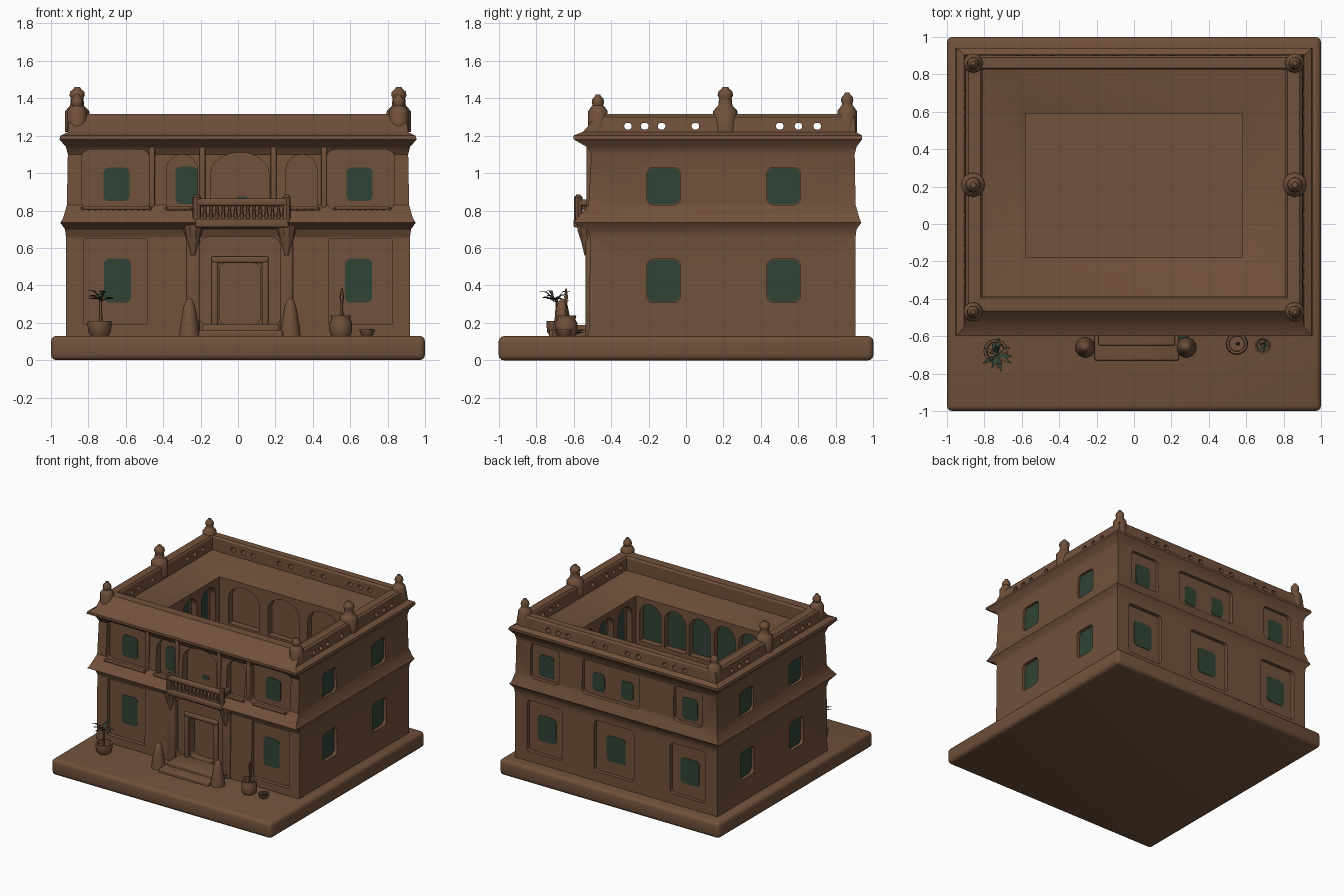
import bpy, bmesh, math, random
from mathutils import Vector, Matrix

if "Cube" in bpy.data.objects:
    bpy.data.objects.remove(bpy.data.objects["Cube"])

random.seed(4)

def material(name, rgb):
    m = bpy.data.materials.new(name)
    m.diffuse_color = (*rgb, 1)
    m.use_nodes = True
    m.node_tree.nodes["Principled BSDF"].inputs["Base Color"].default_value = m.diffuse_color
    return m

CLAY = material("clay_brown", (0.165, 0.082, 0.043))
GREEN = material("dark_green", (0.030, 0.056, 0.036))

def finish(name, bm, mat, angle=30):
    bmesh.ops.recalc_face_normals(bm, faces=bm.faces)
    me = bpy.data.meshes.new(name)
    bm.to_mesh(me)
    bm.free()
    ob = bpy.data.objects.new(name, me)
    bpy.context.collection.objects.link(ob)
    me.materials.append(mat)
    smooth(ob, angle)
    return ob

def activate(ob):
    bpy.ops.object.select_all(action='DESELECT')
    ob.select_set(True)
    bpy.context.view_layer.objects.active = ob

def smooth(ob, angle=30):
    activate(ob)
    bpy.ops.object.shade_smooth_by_angle(angle=math.radians(angle))

def outline(w, h, r, arch=False):
    """Rounded rectangle, or a round-topped arch, centred on the origin."""
    pts = []
    corners = [(1, 1, 0), (-1, 1, 90), (-1, -1, 180), (1, -1, 270)]
    for sx, sz, a0 in corners:
        rx, rz = r, r
        if arch:
            rx, rz = (w / 2 - 0.001, min(w / 2, h * 0.35)) if sz > 0 else (0, 0)
        if rx == 0:
            pts.append((sx * w / 2, sz * h / 2))
            continue
        n = 6 if arch else 4
        for i in range(n + 1):
            a = math.radians(a0 + 90 * i / n)
            pts.append((sx * (w / 2 - rx) + rx * math.cos(a), sz * (h / 2 - rz) + rz * math.sin(a)))
    return pts

def prism(bm, axis, u, z, w, h, d0, d1, r=0.0, arch=False):
    """Extrude an outline along x or y from d0 to d1; u is the sideways position."""
    rings = []
    for d in (d0, d1):
        rings.append([bm.verts.new((d, u + a, z + b) if axis == 'x' else (u + a, d, z + b))
                      for a, b in outline(w, h, r, arch)])
    n = len(rings[0])
    bm.faces.new(rings[0])
    bm.faces.new(rings[1][::-1])
    for i in range(n):
        bm.faces.new((rings[0][i], rings[1][i], rings[1][(i + 1) % n], rings[0][(i + 1) % n]))

def box(bm, x0, x1, y0, y1, z0, z1, bevel=0.0):
    m = Matrix.Translation(((x0 + x1) / 2, (y0 + y1) / 2, (z0 + z1) / 2)) @ \
        Matrix.Diagonal((x1 - x0, y1 - y0, z1 - z0, 1))
    vs = bmesh.ops.create_cube(bm, size=1, matrix=m)['verts']
    if bevel:
        es = list({e for v in vs for e in v.link_edges})
        bmesh.ops.bevel(bm, geom=es, offset=bevel, segments=3, profile=0.5, affect='EDGES')

def lathe(bm, x, y, prof, n=16):
    """Revolve (radius, z) points round a vertical axis and cap both ends."""
    rings = [[bm.verts.new((x + r * math.cos(2 * math.pi * i / n), y + r * math.sin(2 * math.pi * i / n), z))
              for i in range(n)] for r, z in prof]
    for a, b in zip(rings, rings[1:]):
        for i in range(n):
            bm.faces.new((a[i], a[(i + 1) % n], b[(i + 1) % n], b[i]))
    bm.faces.new(rings[0])
    bm.faces.new(rings[-1])

# ground slab
bm = bmesh.new()
box(bm, -1, 1, -1, 1, 0, 0.13, 0.03)
finish("ground_slab", bm, CLAY)

# house shell: one loft up the outside, over the parapet, down into the courtyard
RINGS = [(.92, -.52, .905, .10), (.92, -.51, .905, .66), (.925, -.53, .91, .70), (.95, -.60, .935, .735),
         (.935, -.58, .925, .76), (.915, -.52, .905, .83), (.91, -.505, .90, 1.10), (.92, -.53, .91, 1.14),
         (.955, -.60, .94, 1.18), (.95, -.60, .94, 1.20), (.91, -.55, .905, 1.22), (.90, -.48, .90, 1.30),
         (.885, -.465, .89, 1.315), (.82, -.395, .835, 1.315), (.81, -.385, .825, 1.30),
         (.81, -.385, .825, 1.20), (.70, -.28, .71, 1.17), (.58, -.18, .59, 1.13), (.58, -.18, .59, .14)]
bm = bmesh.new()
loops = [[bm.verts.new(p) for p in ((-h, a, z), (h, a, z), (h, b, z), (-h, b, z))] for h, a, b, z in RINGS]
for a, b in zip(loops, loops[1:]):
    for i in range(4):
        bm.faces.new((a[i], a[(i + 1) % 4], b[(i + 1) % 4], b[i]))
bm.faces.new(loops[0])
bm.faces.new(loops[-1])
house = finish("house_shell", bm, CLAY)

cuts, door_cut, panes = bmesh.new(), bmesh.new(), bmesh.new()

def pane(axis, u, z, w, h, d, r=0.03, arch=False):
    prism(panes, axis, u, z, w, h, d - 0.004, d + 0.004, r, arch)

# front: recessed panels with windows, arched niches and the portal
for s in (-1, 1):
    prism(cuts, 'y', s * .655, .42, .34, .46, -.8, -.485, .01)
    prism(cuts, 'y', s * .655, .965, .36, .32, -.8, -.47, .04)
    pane('y', s * .645, .425, .145, .235, -.485)
    pane('y', s * .65, .94, .14, .18, -.47)
    prism(cuts, 'y', .02 + s * .32, .95, .165, .30, -.8, -.46, 0, True)
pane('y', -.275, .935, .12, .20, -.46)
prism(cuts, 'y', .01, .955, .31, .31, -.8, -.45, 0, True)
prism(cuts, 'y', .01, .42, .44, .48, -.8, -.485, .06)
prism(door_cut, 'y', .01, .355, .22, .33, -.8, -.42, .04)
pane('y', .02, .86, .06, .03, -.45, .01)

# sides: shallow window recesses and pierced parapet
for s in (-1, 1):
    for y in (-.12, .52):
        for z, h in ((.425, .23), (.93, .20)):
            prism(cuts, 'x', y, z, .18, h, s * .89, s * 1.1, .035)
            pane('x', y, z, .175, h - .005, s * .892, .035)
    for y in (-.31, -.22, -.13, .05, .5, .6, .7):
        prism(cuts, 'x', y, 1.25, .04, .035, s * .7, s * 1.1, .016)

# back: recessed panels, windows and pierced parapet
for x, w in ((-.65, .32), (.02, .36), (.65, .32)):
    prism(cuts, 'y', x, .42, w, .42, .875, 1.1, .03)
    pane('y', x, .415, .17, .21, .875)
for x, w in ((-.65, .26), (.05, .52), (.65, .26)):
    prism(cuts, 'y', x, .96, w, .28, .875, 1.1, .03)
for x, w, h in ((-.65, .14, .18), (-.08, .11, .15), (.18, .11, .15), (.65, .14, .18)):
    pane('y', x, .93, w, h, .875)
for x in (-.62, -.53, -.44, -.2, -.1, .1, .2, .44, .53, .62):
    prism(cuts, 'y', x, 1.25, .04, .035, .7, 1.1, .016)

# courtyard arcades: two storeys of arches, glazed except at the back
for z, h in ((.42, .5), (.93, .32)):
    for i in range(5):
        x = (i - 2) * .225
        prism(cuts, 'y', x, z, .195, h, -.23, -.1, 0, True)
        pane('y', x, z, .19, h - .01, -.229, 0, True)
    for i in range(3):
        prism(cuts, 'y', (i - 1) * .36, z, .28, h, .5, .64, 0, True)
        for s in (-1, 1):
            y = .205 + (i - 1) * .24
            prism(cuts, 'x', y, z, .18, h, s * .5, s * .63, 0, True)
            pane('x', y, z, .12, h - .04, s * .629, 0, True)

for name, b in (("recess_cutter", cuts), ("door_cutter", door_cut)):
    cutter = finish(name, b, CLAY)
    cutter.hide_render = True
    mod = house.modifiers.new(name, 'BOOLEAN')
    mod.operation, mod.solver, mod.object = 'DIFFERENCE', 'EXACT', cutter
    activate(house)
    bpy.ops.object.modifier_apply(modifier=mod.name)
    bpy.data.objects.remove(cutter)
smooth(house)
finish("window_panes", panes, GREEN)

# roof finials
bm = bmesh.new()
for s in (-1, 1):
    for y, top, k in ((-.47, 1.42, 1), (.21, 1.46, 1.25), (.86, 1.43, 1)):
        prof = [(.052, 1.22), (.052, 1.33), (.042, 1.345), (.03, 1.36), (.027, top - .06),
                (.033, top - .045), (.03, top - .025), (.016, top - .01), (.012, top)]
        lathe(bm, s * .86, y, [(r * k, z) for r, z in prof], 12)
finish("roof_finials", bm, CLAY, 50)

# balcony, rails and balusters
bm = bmesh.new()
box(bm, -.23, .27, -.60, -.48, .71, .755, .01)
box(bm, -.235, .275, -.595, -.555, .825, .865, .012)
for x in (-.22, .26):
    box(bm, x - .015, x + .015, -.585, -.48, .825, .86, .008)
    lathe(bm, x, -.575, [(.022, .74), (.022, .87), (.01, .885)], 8)
RAILS = ((-.83, -.47, -.54), (-.38, -.25, -.54), (.28, .43, -.54), (.52, .81, -.54), (-.21, .25, -.575))
for x0, x1, y in RAILS:
    top = .825 if y < -.56 else .815
    if y > -.56:
        box(bm, x0, x1, y - .015, y + .015, .805, .825, .006)
    n = round((x1 - x0) / .034)
    for i in range(n + 1):
        x = x0 + (x1 - x0) * i / n
        lathe(bm, x, y, [(.008, .74), (.013, .77), (.007, .80), (.011, top)], 6)
finish("balcony_and_rails", bm, CLAY)

# portal pilasters with brackets, and upper pilasters
bm = bmesh.new()
for s in (-1, 1):
    x = .01 + s * .25
    box(bm, x - .035, x + .035, -.535, -.48, .12, .70, .012)
    lathe(bm, x, -.53, [(.012, .56), (.03, .63), (.05, .69), (.055, .73)], 10)
    for px in (.19, .46):
        box(bm, s * px - .015, s * px + .015, -.53, -.48, .76, 1.15, .008)
# door surround
for x in (-.125, .145):
    box(bm, x - .018, x + .018, -.505, -.46, .18, .53, .01)
box(bm, -.143, .163, -.505, -.46, .52, .555, .01)
finish("portal_and_pilasters", bm, CLAY)

# entrance steps and cone posts
bm = bmesh.new()
box(bm, -.21, .24, -.73, -.48, .11, .16, .01)
box(bm, -.19, .22, -.65, -.48, .11, .19, .01)
for x in (-.26, .28):
    lathe(bm, x, -.66, [(.055, .12), (.05, .18), (.038, .25), (.03, .29), (.018, .32), (.004, .33)], 14)
finish("entrance_steps", bm, CLAY, 40)

# pots
bm = bmesh.new()
lathe(bm, -.74, -.68, [(.04, .12), (.06, .15), (.065, .19), (.063, .21), (.05, .21), (.045, .19)])
lathe(bm, .55, -.64, [(.045, .12), (.06, .15), (.06, .20), (.05, .22), (.055, .24), (.042, .24), (.04, .22)])
lathe(bm, .69, -.65, [(.02, .12), (.035, .14), (.043, .165), (.035, .165), (.03, .155)])
# stems
lathe(bm, -.735, -.69, [(.01, .18), (.008, .33)], 6)
lathe(bm, .555, -.64, [(.009, .2), (.007, .3), (.012, .34), (.004, .385)], 6)
finish("pots_and_stems", bm, CLAY, 40)

# leaves: thin bent blades
def leaves(name, base, count, length, width, mat, turn=0.0):
    bm = bmesh.new()
    for i in range(count):
        a = turn + 2 * math.pi * i / count + random.uniform(-.2, .2)
        out, side = Vector((math.cos(a), math.sin(a), 0)), Vector((-math.sin(a), math.cos(a), 0))
        rise, L = random.uniform(.2, 1.1), length * random.uniform(.8, 1.1)
        mid = Vector(base) + out * L * .5 + Vector((0, 0, rise * L * .6))
        tip = Vector(base) + out * L + Vector((0, 0, rise * L * .7 - L * .1))
        p = [bm.verts.new(q) for q in (base, mid - side * width, tip, mid + side * width,
                                       mid + Vector((0, 0, -.006)))]
        for f in ((0, 1, 4), (1, 2, 4), (2, 3, 4), (3, 0, 4), (0, 3, 1), (1, 3, 2)):
            bm.faces.new([p[k] for k in f])
    finish(name, bm, mat)

leaves("potted_leaves", (-.73, -.70, .32), 9, .09, .013, GREEN)
leaves("potted_dry_leaves", (-.73, -.70, .31), 6, .085, .011, CLAY, .4)
leaves("bowl_sprout", (.69, -.65, .15), 5, .035, .01, GREEN)
leaves("step_sprout", (.27, -.585, .14), 5, .05, .015, GREEN)
